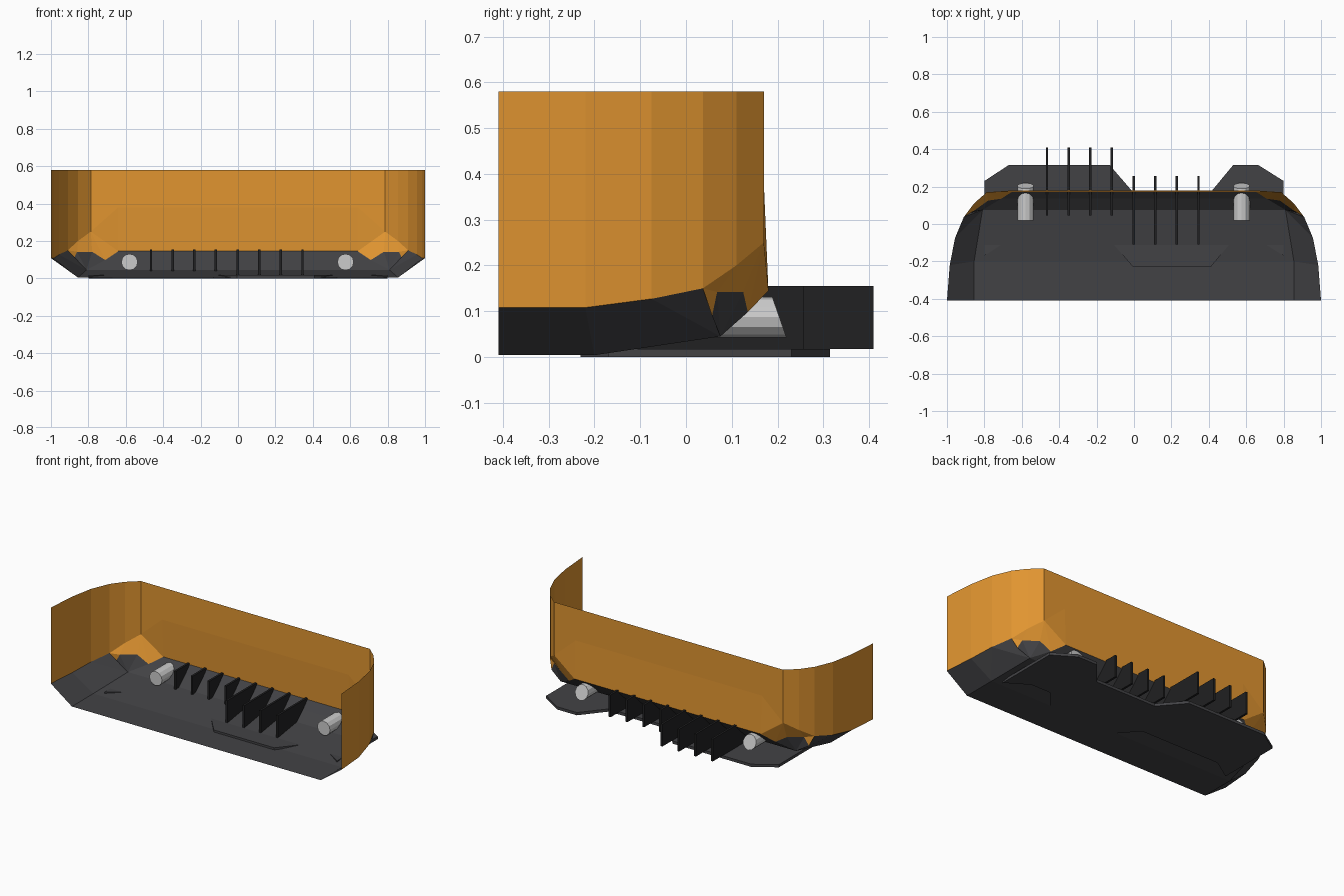
import bpy, bmesh, math
from mathutils import Vector

if "Cube" in bpy.data.objects:
    bpy.data.objects.remove(bpy.data.objects["Cube"])


def material(name, rgb):
    m = bpy.data.materials.new(name)
    m.diffuse_color = (*rgb, 1)
    m.use_nodes = True
    m.node_tree.nodes["Principled BSDF"].inputs["Base Color"].default_value = m.diffuse_color
    return m


ORANGE = material("orange_paint", (0.75, 0.30, 0.03))
DARK = material("dark_plastic", (0.055, 0.055, 0.06))
BLACK = material("black_plastic", (0.015, 0.015, 0.016))


def finish(name, bm, mat=None):
    me = bpy.data.meshes.new(name)
    bm.to_mesh(me)
    bm.free()
    ob = bpy.data.objects.new(name, me)
    bpy.context.collection.objects.link(ob)
    if mat:
        me.materials.append(mat)
    return ob


def half_shell(name, pts, faces, mat):
    """Open shell from named points on the +x half, mirrored across x = 0."""
    bm = bmesh.new()
    v = {k: bm.verts.new(p) for k, p in pts.items()}
    for f in faces:
        bm.faces.new([v[k] for k in f.split()])
    bmesh.ops.recalc_face_normals(bm, faces=bm.faces)
    inside = Vector((0, -0.3, 0.35))
    if sum(f.normal.dot(f.calc_center_median() - inside) * f.calc_area() for f in bm.faces) < 0:
        bmesh.ops.reverse_faces(bm, faces=bm.faces)
    for w in [w for w in bm.verts if not w.link_faces]:
        bm.verts.remove(w)
    ob = finish(name, bm, mat)
    mod = ob.modifiers.new("mirror", 'MIRROR')
    mod.use_clip = True
    return ob


# points shared by the painted wall and the dark lower tray
rim = {
    "A": (1.0, -0.41, 0.108), "A2": (0.985, -0.22, 0.108), "B": (0.957, -0.075, 0.127),
    "C": (0.91, 0.037, 0.15), "H": (0.885, 0.057, 0.09), "K": (0.86, 0.068, 0.142),
    "J": (0.78, 0.125, 0.142), "G": (0.71, 0.135, 0.098), "F": (0.64, 0.18, 0.145),
    "F0": (0, 0.18, 0.145),
}

# painted wall wrapping round the corners
T = 0.58
wall = dict(rim)
wall.update({
    "At": (1.0, -0.41, T), "A2t": (0.985, -0.22, T), "Bt": (0.957, -0.075, T),
    "Ct": (0.91, 0.037, T), "Dt": (0.855, 0.11, T), "Et": (0.787, 0.17, T),
    "D": (0.855, 0.11, 0.2), "E": (0.787, 0.17, 0.25),
    "M": (0.64, 0.17, 0.38), "M0": (0, 0.17, 0.38), "T0": (0, 0.17, T),
})
half_shell("bumper_wall", wall, [
    "A A2 A2t At", "A2 B Bt A2t", "B C Ct Bt", "C D Dt Ct", "D E Et Dt",
    "E M M0 T0 Et", "E F M", "M F F0 M0",
    "E G F", "E J G", "D K J E", "C K D", "C H K",
], ORANGE)

# dark lower tray with sloped sides and stepped rear
tray = dict(rim)
tray.update({
    "a": (0.855, -0.41, 0.004), "b": (0.855, -0.2, 0.004), "c": (0.81, 0.075, 0.045),
    "a0": (0, -0.41, 0.004), "b0": (0, -0.2, 0.004), "c0": (0, 0.075, 0.045),
    "G0": (0, 0.135, 0.098),
})
half_shell("lower_tray", tray, [
    "a b b0 a0", "b c c0 b0", "c G G0 c0", "G F F0 G0",
    "a A A2 b", "b A2 B", "b B c", "c B C", "c C H", "c H K", "c K J", "c J G",
], DARK)

# flat diffuser plate: one profile line swept forward
edge = [(-0.8, 0.23), (-0.67, 0.315), (-0.13, 0.315), (-0.005, 0.17),
        (0.41, 0.17), (0.53, 0.315), (0.665, 0.315), (0.8, 0.23)]
bm = bmesh.new()
loop = edge + [(x, y - 0.4) for x, y in reversed(edge)]
face = bm.faces.new([bm.verts.new((x, y, 0)) for x, y in loop])
ext = bmesh.ops.extrude_face_region(bm, geom=[face])
bmesh.ops.translate(bm, vec=(0, 0, 0.017),
                    verts=[g for g in ext["geom"] if isinstance(g, bmesh.types.BMVert)])
bmesh.ops.recalc_face_normals(bm, faces=bm.faces)
finish("diffuser_plate", bm, DARK)

# eight upright fins in two staggered groups
for i in range(8):
    y0, y1 = (0.045, 0.41) if i < 4 else (-0.11, 0.257)
    bm = bmesh.new()
    bmesh.ops.create_cube(bm, size=1)
    bmesh.ops.scale(bm, vec=(0.013, y1 - y0, 0.138), verts=bm.verts)
    bmesh.ops.translate(bm, vec=(-0.465 + i * 0.1157, (y0 + y1) / 2, 0.086), verts=bm.verts)
    finish(f"fin_{i + 1}", bm, BLACK)

# exhaust pipes with a slanted rear end
for side, x in (("left", -0.58), ("right", 0.575)):
    bm = bmesh.new()
    bmesh.ops.create_cone(bm, cap_ends=True, segments=12, radius1=0.044, radius2=0.044, depth=1)
    for v in bm.verts:
        px, h, tail = v.co.x, v.co.y, v.co.z > 0
        v.co = (x + px, 0.204 - h * 0.35 if tail else 0.02, 0.087 + h)
    bmesh.ops.recalc_face_normals(bm, faces=bm.faces)
    finish(f"exhaust_pipe_{side}", bm)
